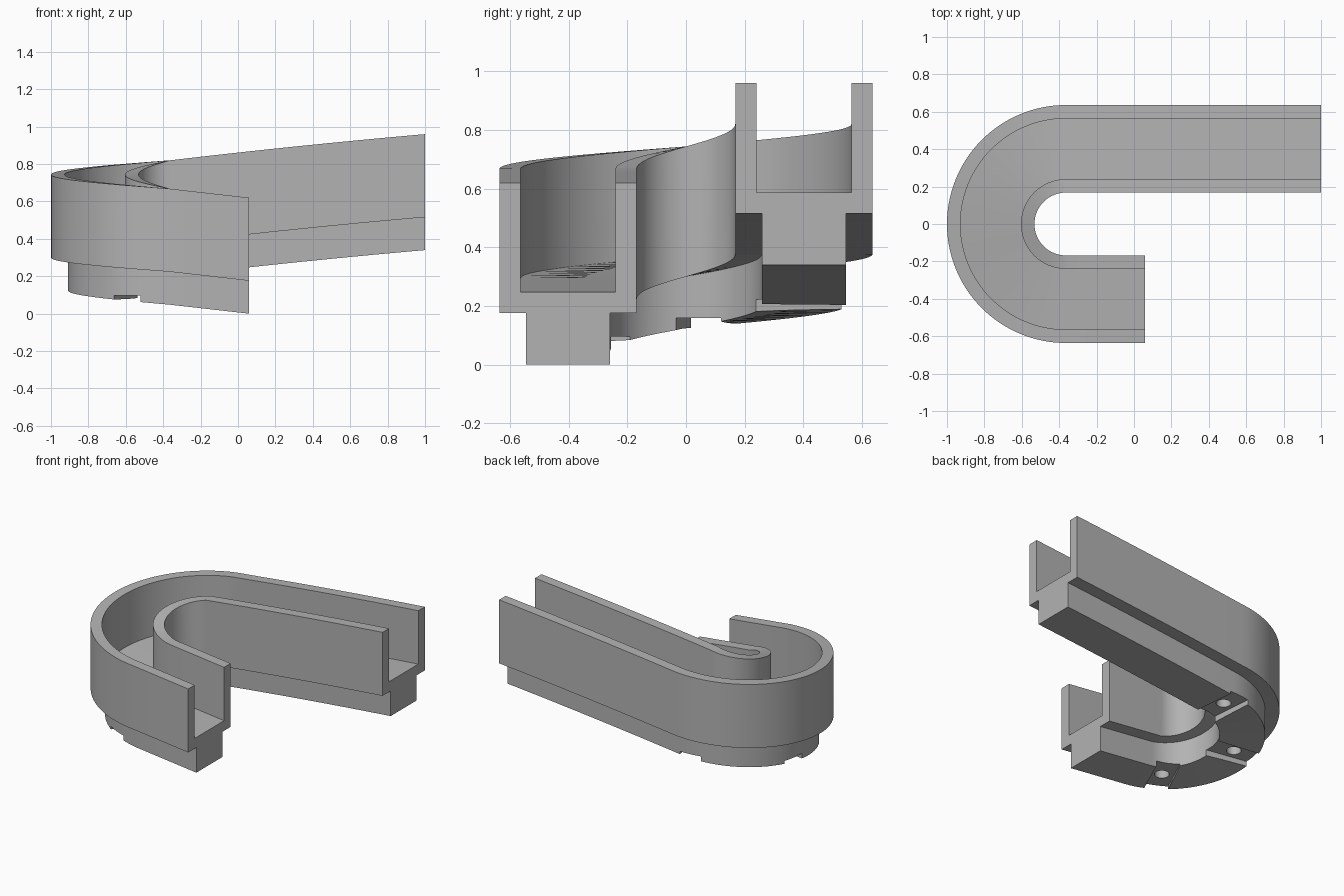
import bpy, bmesh, math
from mathutils import Matrix, Vector

cube = bpy.data.objects.get("Cube")
if cube:
    bpy.data.objects.remove(cube, do_unlink=True)

ARC_X, RADIUS = -0.364, 0.402       # centre and mid radius of the bend
FRONT_X, BACK_X = 0.06, 1.0         # ends of the two straight arms
LEAD, BEND_RISE = 0.048, 0.152      # climb of the front arm and of the bend

grey = bpy.data.materials.new("plain_grey")
grey.use_nodes = True
grey.diffuse_color = (0.45, 0.45, 0.45, 1)
grey.node_tree.nodes["Principled BSDF"].inputs["Base Color"].default_value = (0.45, 0.45, 0.45, 1)


def make_object(name, bm):
    bmesh.ops.recalc_face_normals(bm, faces=bm.faces)
    mesh = bpy.data.meshes.new(name)
    bm.to_mesh(mesh)
    bm.free()
    mesh.materials.append(grey)
    obj = bpy.data.objects.new(name, mesh)
    bpy.context.collection.objects.link(obj)
    return obj


def bend_height(angle):
    return LEAD + BEND_RISE * (270 - angle) / 180


def stations():
    """Centre point, outward direction and height along the path."""
    path = []
    for i in range(4):
        t = i / 4
        path.append((Vector((FRONT_X + (ARC_X - FRONT_X) * t, -RADIUS, LEAD * t)), Vector((0, -1, 0))))
    for i in range(65):
        angle = 270 - 180 * i / 64
        out = Vector((math.cos(math.radians(angle)), math.sin(math.radians(angle)), 0))
        path.append((Vector((ARC_X, 0, bend_height(angle))) + out * RADIUS, out))
    for i in range(1, 9):
        u = (BACK_X - ARC_X) * i / 8
        z = LEAD + BEND_RISE + 0.118 * u - 0.0113 * u * u
        path.append((Vector((ARC_X + u, RADIUS, z)), Vector((0, 1, 0))))
    return path


# Track: open channel on a narrower foot, swept up the ramp
half = [(0.1435, 0), (0.1435, 0.176), (0.234, 0.176), (0.234, 0.62), (0.162, 0.62), (0.162, 0.247)]
profile = half + [(-r, z) for r, z in reversed(half)]
bm = bmesh.new()
rings = [[bm.verts.new(p + out * r + Vector((0, 0, z))) for r, z in profile] for p, out in stations()]
n = len(profile)
for a, b in zip(rings, rings[1:]):
    for i in range(n):
        j = (i + 1) % n
        bm.faces.new((a[i], a[j], b[j], b[i]))
bm.faces.new(rings[0])
bm.faces.new(rings[-1])
track = make_object("curved_ramp_track", bm)


# Level connector pockets with blind peg holes under the bend
def cut(cutter):
    mod = track.modifiers.new("cut", "BOOLEAN")
    mod.operation, mod.solver, mod.object = "DIFFERENCE", "EXACT", cutter
    cutter.hide_render = True
    bpy.context.view_layer.objects.active = track
    bpy.ops.object.modifier_apply(modifier=mod.name)
    bpy.data.objects.remove(cutter, do_unlink=True)


for angle in (95, 170, 245):
    turn = Matrix.Rotation(math.radians(angle), 4, "Z")
    place = Matrix.Translation((ARC_X, 0, bend_height(angle) + 0.027)) @ turn @ Matrix.Translation((RADIUS, 0, 0))
    bm = bmesh.new()
    bmesh.ops.create_cube(bm, size=1, matrix=place @ Matrix.Translation((0, 0, -0.05)) @ Matrix.Diagonal((0.36, 0.155, 0.1, 1)))
    cut(make_object("pocket_cutter", bm))
    bm = bmesh.new()
    bmesh.ops.create_cone(bm, cap_ends=True, segments=32, radius1=0.047, radius2=0.047, depth=0.16, matrix=place)
    cut(make_object("peg_hole_cutter", bm))

bpy.ops.object.select_all(action="DESELECT")
track.select_set(True)
bpy.context.view_layer.objects.active = track
bpy.ops.object.shade_smooth_by_angle(angle=math.radians(25))
